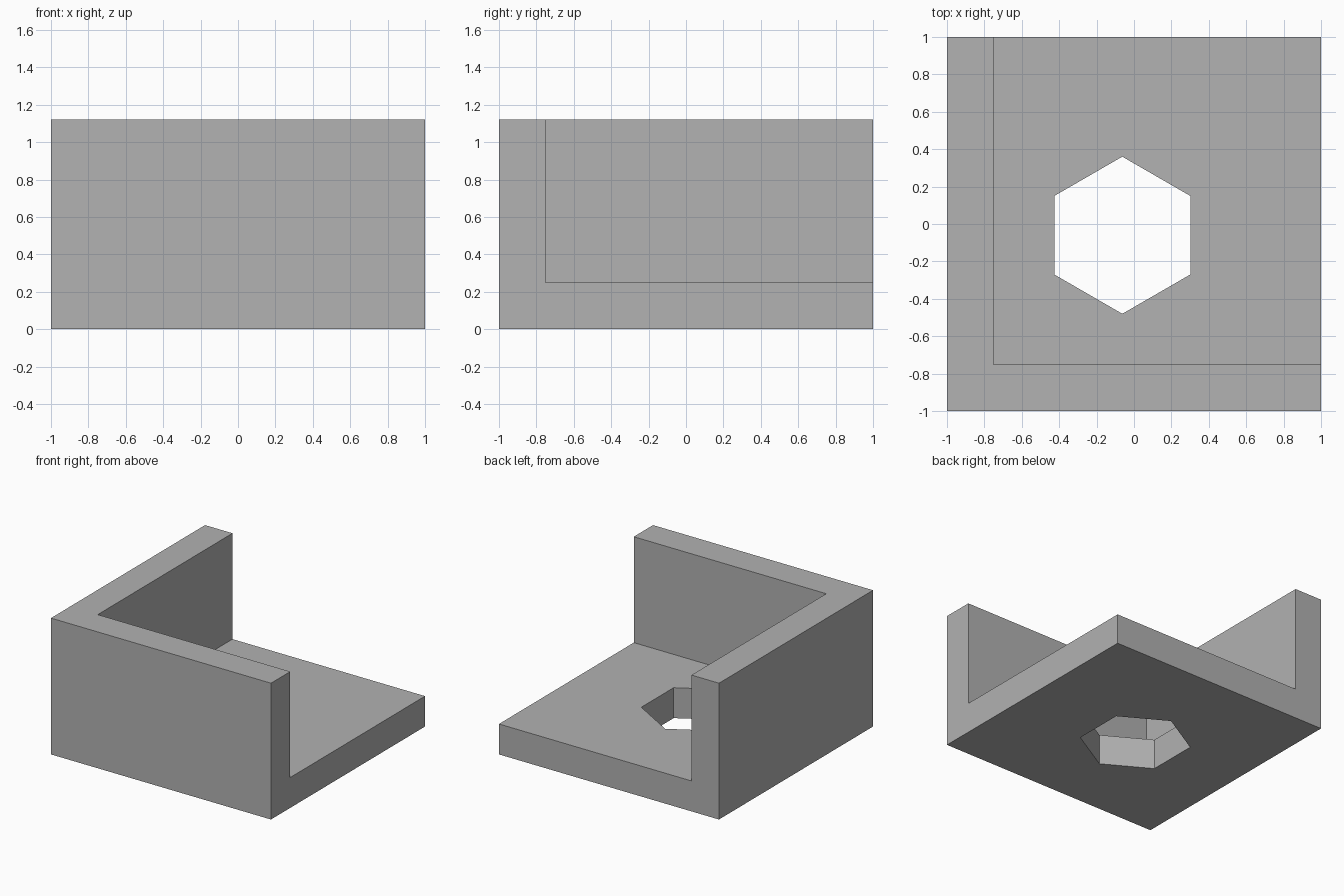
import bpy
import math

HEIGHT = 1.12
WALL = 0.25
FLOOR = 0.25

default = bpy.data.objects.get("Cube")
if default:
    bpy.data.objects.remove(default, do_unlink=True)

# Single plain grey
grey = bpy.data.materials.new("plain grey")
grey.use_nodes = True
colour = (0.445, 0.445, 0.445, 1)
grey.diffuse_color = colour
grey.node_tree.nodes["Principled BSDF"].inputs["Base Color"].default_value = colour


def box(name, low, high):
    centre = [(a + b) / 2 for a, b in zip(low, high)]
    size = [b - a for a, b in zip(low, high)]
    bpy.ops.mesh.primitive_cube_add(size=1, location=centre)
    obj = bpy.context.object
    obj.name = name
    obj.scale = size
    bpy.ops.object.transform_apply(location=True, rotation=True, scale=True)
    obj.data.materials.append(grey)
    return obj


def cut(target, cutter):
    cutter.hide_render = True
    mod = target.modifiers.new("cut", 'BOOLEAN')
    mod.operation = 'DIFFERENCE'
    mod.solver = 'EXACT'
    mod.object = cutter
    bpy.context.view_layer.objects.active = target
    bpy.ops.object.modifier_apply(modifier=mod.name)
    bpy.data.objects.remove(cutter, do_unlink=True)


# Solid block, hollowed to leave a floor with a front and a right wall
bracket = box("corner_bracket", (-1, -1, 0), (1, 1, HEIGHT))
pocket = box("pocket_cutter", (WALL - 1, WALL - 1, FLOOR), (2, 2, 2))
cut(bracket, pocket)

# Hexagonal hole through the floor, points towards front and back
bpy.ops.mesh.primitive_cylinder_add(
    vertices=6, radius=0.42, depth=1, location=(-0.0625, -0.06, 0.1))
hexagon = bpy.context.object
hexagon.name = "hexagon_cutter"
hexagon.data.materials.append(grey)
# Make sure a corner lies on the y axis
first = hexagon.data.vertices[0].co
hexagon.rotation_euler.z = math.pi / 2 - math.atan2(first.y, first.x)
bpy.context.view_layer.update()
cut(bracket, hexagon)
